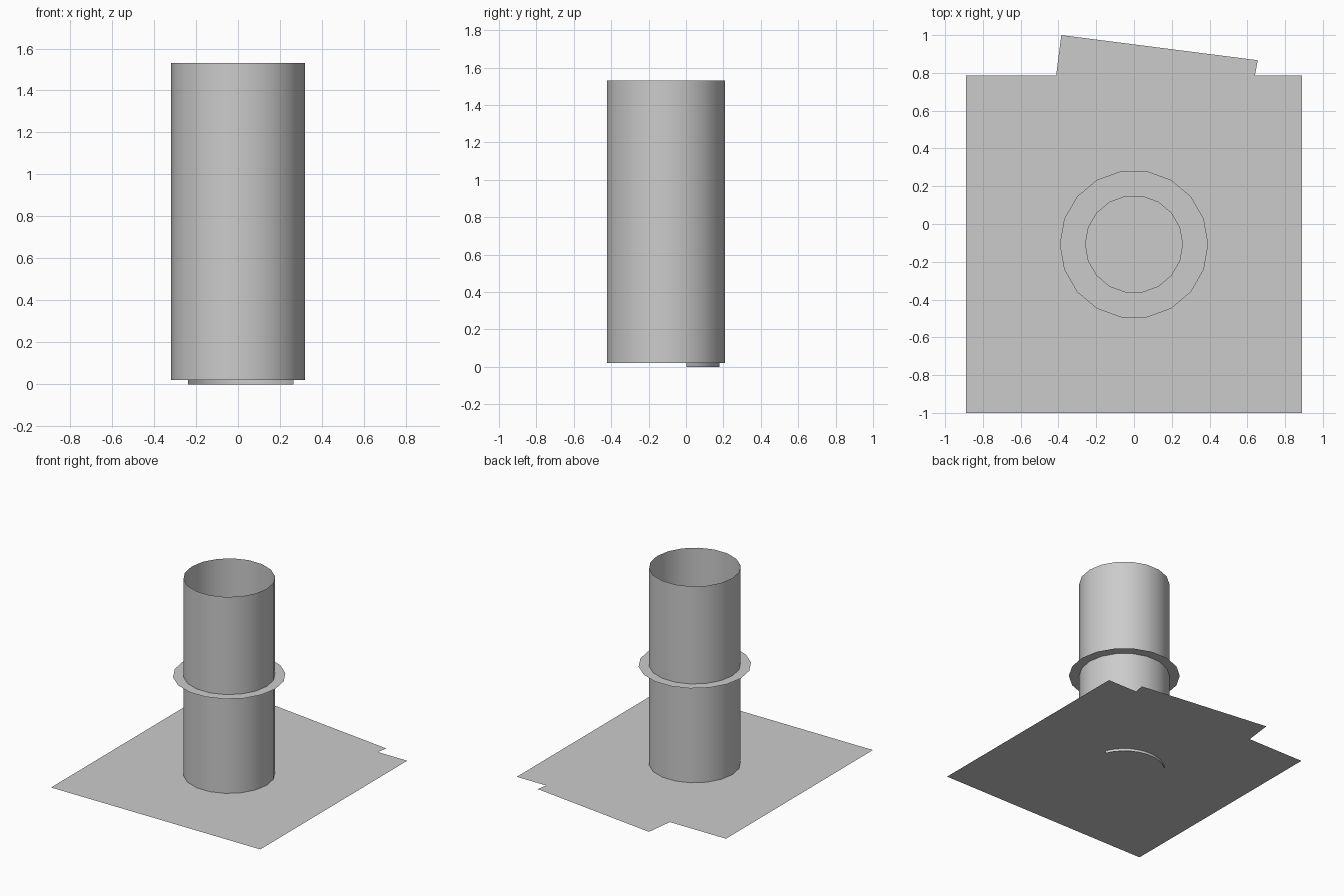
import bpy, bmesh
from math import cos, sin, radians

cube = bpy.data.objects.get("Cube")
if cube:
    bpy.data.objects.remove(cube, do_unlink=True)

grey = bpy.data.materials.new("light grey")
grey.use_nodes = True
colour = (0.6, 0.6, 0.6, 1)
grey.diffuse_color = colour
grey.node_tree.nodes["Principled BSDF"].inputs["Base Color"].default_value = colour

CENTRE_Y = -0.107
SIDES = 18
BASE_Z = 0.02


def make_object(name, bm, smooth=False):
    mesh = bpy.data.meshes.new(name)
    bm.to_mesh(mesh)
    bm.free()
    mesh.materials.append(grey)
    obj = bpy.data.objects.new(name, mesh)
    bpy.context.collection.objects.link(obj)
    if smooth:
        bpy.ops.object.select_all(action='DESELECT')
        obj.select_set(True)
        bpy.context.view_layer.objects.active = obj
        bpy.ops.object.shade_smooth_by_angle()
    return obj


def arc_band(name, lower, upper, start=0, end=360, steps=SIDES, smooth=False):
    """Sheet between two arcs, each given as (radius, height)."""
    bm = bmesh.new()
    rows = []
    for i in range(steps + 1):
        a = radians(start + (end - start) * i / steps)
        rows.append([bm.verts.new((r * cos(a), CENTRE_Y + r * sin(a), z))
                     for r, z in (lower, upper)])
    for (a, b), (c, d) in zip(rows, rows[1:]):
        bm.faces.new((a, c, d, b))
    bmesh.ops.remove_doubles(bm, verts=bm.verts, dist=1e-5)
    return make_object(name, bm, smooth)


# Flat ground sheet with a skewed tab along the back edge
bm = bmesh.new()
outline = [(-0.89, -1), (0.89, -1), (0.89, 0.785), (0.64, 0.785),
           (0.655, 0.867), (-0.385, 1), (-0.412, 0.785), (-0.89, 0.785)]
bm.faces.new([bm.verts.new((x, y, BASE_Z)) for x, y in outline])
make_object("ground_sheet", bm)

# Open tube
arc_band("tube", (0.32, BASE_Z), (0.32, 1.53), smooth=True)

# Flat collar through the tube wall, facing up
arc_band("collar", (0.393, 0.78), (0.257, 0.78))

# Curved lip under the sheet
arc_band("curved_lip", (0.287, 0), (0.287, BASE_Z), 22.5, 146, 10, smooth=True)
